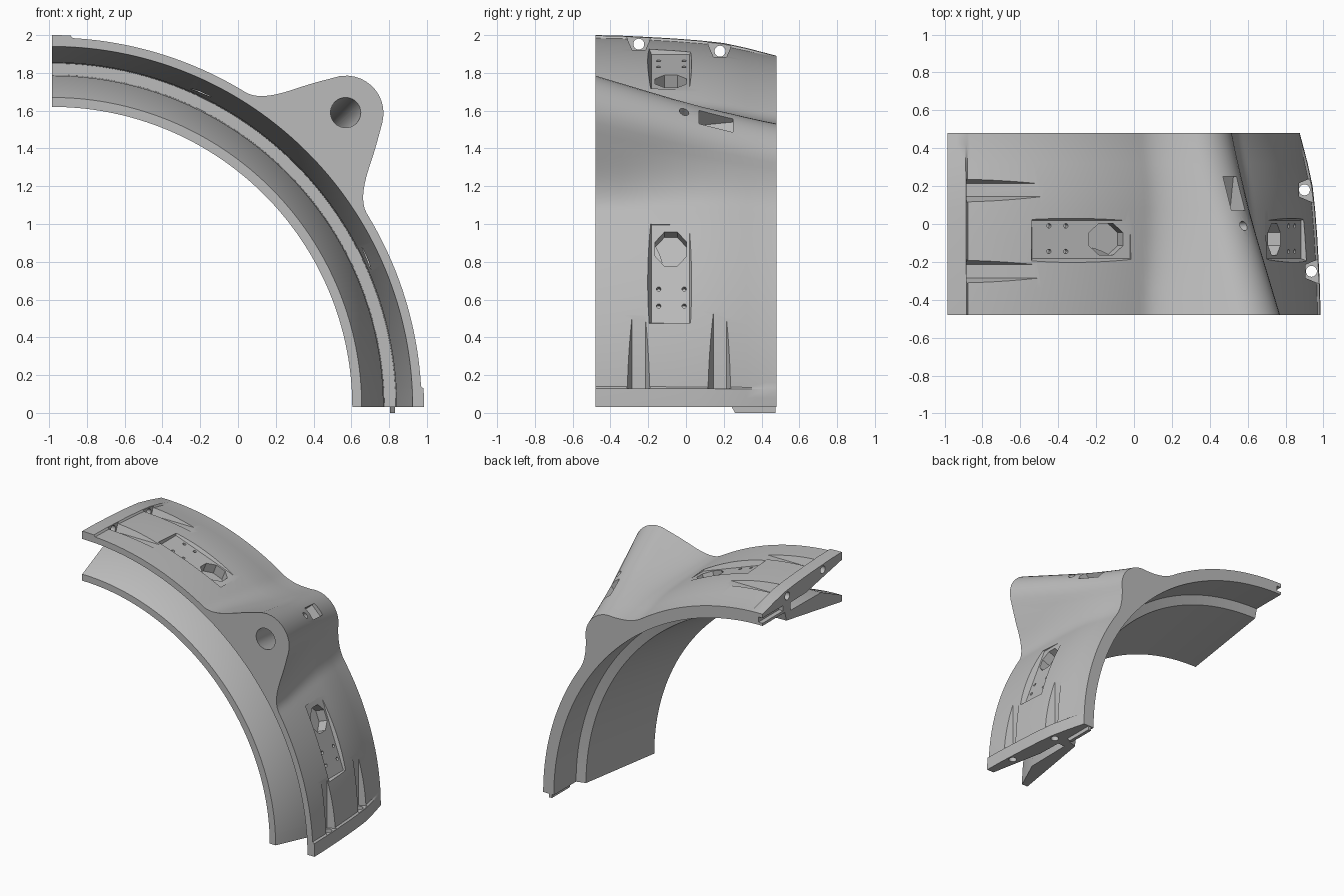
import bpy, bmesh, math
from mathutils import Vector

cube = bpy.data.objects.get("Cube")
if cube:
    bpy.data.objects.remove(cube, do_unlink=True)

CENTRE = Vector((-0.985, 0, 0.03))

grey = bpy.data.materials.new("plain grey")
grey.use_nodes = True
grey.diffuse_color = (0.5, 0.5, 0.5, 1)
grey.node_tree.nodes["Principled BSDF"].inputs["Base Color"].default_value = (0.5, 0.5, 0.5, 1)


def make(name, rings):
    """Loft closed rings of points, capped at both ends."""
    bm = bmesh.new()
    rows = [[bm.verts.new(p) for p in ring] for ring in rings]
    n = len(rows[0])
    for a, b in zip(rows, rows[1:]):
        for i in range(n):
            j = (i + 1) % n
            bm.faces.new((a[i], a[j], b[j], b[i]))
    bm.faces.new(rows[0])
    bm.faces.new(rows[-1])
    bmesh.ops.recalc_face_normals(bm, faces=bm.faces)
    mesh = bpy.data.meshes.new(name)
    bm.to_mesh(mesh)
    bm.free()
    mesh.materials.append(grey)
    ob = bpy.data.objects.new(name, mesh)
    bpy.context.collection.objects.link(ob)
    return ob


def frame(degrees, side=1):
    """Local frame on the ring: radius, distance along the tangent, y."""
    a = math.radians(degrees)
    n = Vector((math.cos(a), 0, math.sin(a)))
    t = Vector((-math.sin(a), 0, math.cos(a))) * side
    return lambda r, along, y: CENTRE + n * r + t * along + Vector((0, y, 0))


def circle(n, radius, start=0.0):
    return [(radius * math.cos(math.tau * (i + start) / n),
             radius * math.sin(math.tau * (i + start) / n)) for i in range(n)]


def rect(u0, u1, v0, v1):
    return [(u0, v0), (u1, v0), (u1, v1), (u0, v1)]


# Outer profile of the shell, as y and radius
OUTER = [(-0.48, 1.97), (-0.34, 1.967), (-0.2, 1.96), (-0.06, 1.952), (0.08, 1.941),
         (0.2, 1.928), (0.32, 1.902), (0.42, 1.876), (0.48, 1.86)]
# Back rim, inner cone, flared lip and the open cavity, as radius and y
INNER = [(1.77, 0.48), (1.77, 0.21), (1.70, 0.19), (1.59, -0.48), (1.64, -0.48),
         (1.755, -0.23), (1.76, 0.14), (1.82, 0.14), (1.825, -0.05), (1.91, -0.48)]


def lobe(d):
    """Radius of the lobe contour at d degrees from its middle."""
    def arc(a):
        a = math.radians(a)
        return 2.2 * math.cos(a) + math.sqrt(0.04 - (2.2 * math.sin(a)) ** 2)
    return arc(d) if d < 4.6 else arc(4.6) - 0.055 * (d - 4.6)


def outer_radius(angle, y, base):
    edge = min(angle, 90 - angle)
    if edge < 3:
        return base
    base -= 0.013 * min(1, (0.48 - y) / 0.1)
    back = (y + 0.48) / 0.96
    top = lobe(abs(angle - 45)) - 0.384 * back
    fillet = 0.16 + 0.18 * back
    blend = max(fillet - abs(base - top), 0) ** 2 / (4 * fillet)
    return max(base, top) + blend


# Quarter ring with the tapering lobe
angles = [0, 1.5, 2.9, 3.2] + [4 + 0.75 * i for i in range(110)] + [86.3, 86.8, 87.1, 88.5, 90]
rings = []
for angle in angles:
    at = frame(angle)
    ring = [at(outer_radius(angle, y, r), 0, y) for y, r in OUTER]
    rings.append(ring + [at(r, 0, y) for r, y in INNER])
body = make("ring_segment", rings)
bpy.context.view_layer.objects.active = body


def combine(tool, operation="DIFFERENCE"):
    tool.hide_render = True
    mod = body.modifiers.new("combine", "BOOLEAN")
    mod.operation = operation
    mod.solver = "EXACT"
    mod.object = tool
    bpy.ops.object.modifier_apply(modifier=mod.name)
    bpy.data.objects.remove(tool, do_unlink=True)


# Details repeated towards each end of the arc
for end, side in ((0, 1), (90, -1)):
    at = frame(end, side)
    # bolt channels behind the end flange, with holes through it
    for y, floor, bolt in ((-0.25, 1.89, 1.922), (0.18, 1.855, 1.885)):
        shape = [(floor, -0.035), (floor, 0.035), (floor + 0.2, 0.12), (floor + 0.2, -0.12)]
        combine(make("bolt_channel", [[at(r, s, y + v) for r, v in shape] for s in (0.1, 0.7)]))
        combine(make("bolt_hole", [[at(bolt + u, s, y + v) for u, v in circle(20, 0.029)]
                                   for s in (-0.05, 0.16)]))

    # drafted mounting pocket, shallower towards the lobe, with a blind window and screw holes
    at = frame(abs(end - 21.7), side)
    combine(make("pocket", [
        [at(1.908 + 0.033 * t, t, y - 0.082) for t, y in rect(-0.275, 0.275, -0.1, 0.1)],
        [at(2.15, t, y - 0.082) for t, y in rect(-0.4, 0.3, -0.22, 0.22)]]))
    combine(make("window", [[at(r, 0.14 + 1.15 * t, y - 0.08) for t, y in circle(8, 0.09, 0.5)]
                            for r in (1.838, 2.0)]))
    for t in (-0.18, -0.085):
        for y in (-0.145, -0.01):
            combine(make("screw_hole", [[at(r, t + u, y + v) for u, v in circle(12, 0.012)]
                                        for r in (1.875, 1.95)]))

# Slanted blind bore in the lobe
bore = []
for y in (-0.55, 0.12):
    shift = 0.27 * (y + 0.48)
    bore.append([(0.57 - shift + u, y, 1.59 - shift + v) for u, v in circle(40, 0.08)])
combine(make("lobe_bore", bore))

# Set screw hole and ramped nut slot on the crest of the lobe
at = frame(45)
combine(make("set_screw_hole", [[at(r, u, v - 0.01) for u, v in circle(16, 0.025)]
                                for r in (2.05, 2.4)]))
combine(make("nut_slot", [[at(r, u, y) for r, u in rect(floor, 2.4, -0.05, 0.05)]
                          for y, floor in ((0.07, 2.06), (0.25, 2.085))]))

# Locating tongue at the lower end and matching groove at the upper end
at = frame(0)
combine(make("tongue", [[at(r, s, y) for r, y in rect(1.79, 1.815, y0, 0.475)]
                        for s, y0 in ((-0.03, 0.26), (0.03, 0.225))]), "UNION")
at = frame(90, -1)
combine(make("groove", [[at(r, s, y) for r, y in rect(1.79, 1.83, 0.23, 0.55)]
                        for s in (-0.05, 0.035)]))

# Shading
bpy.ops.object.select_all(action="DESELECT")
body.select_set(True)
bpy.context.view_layer.objects.active = body
bpy.ops.object.shade_smooth_by_angle(angle=math.radians(25))
